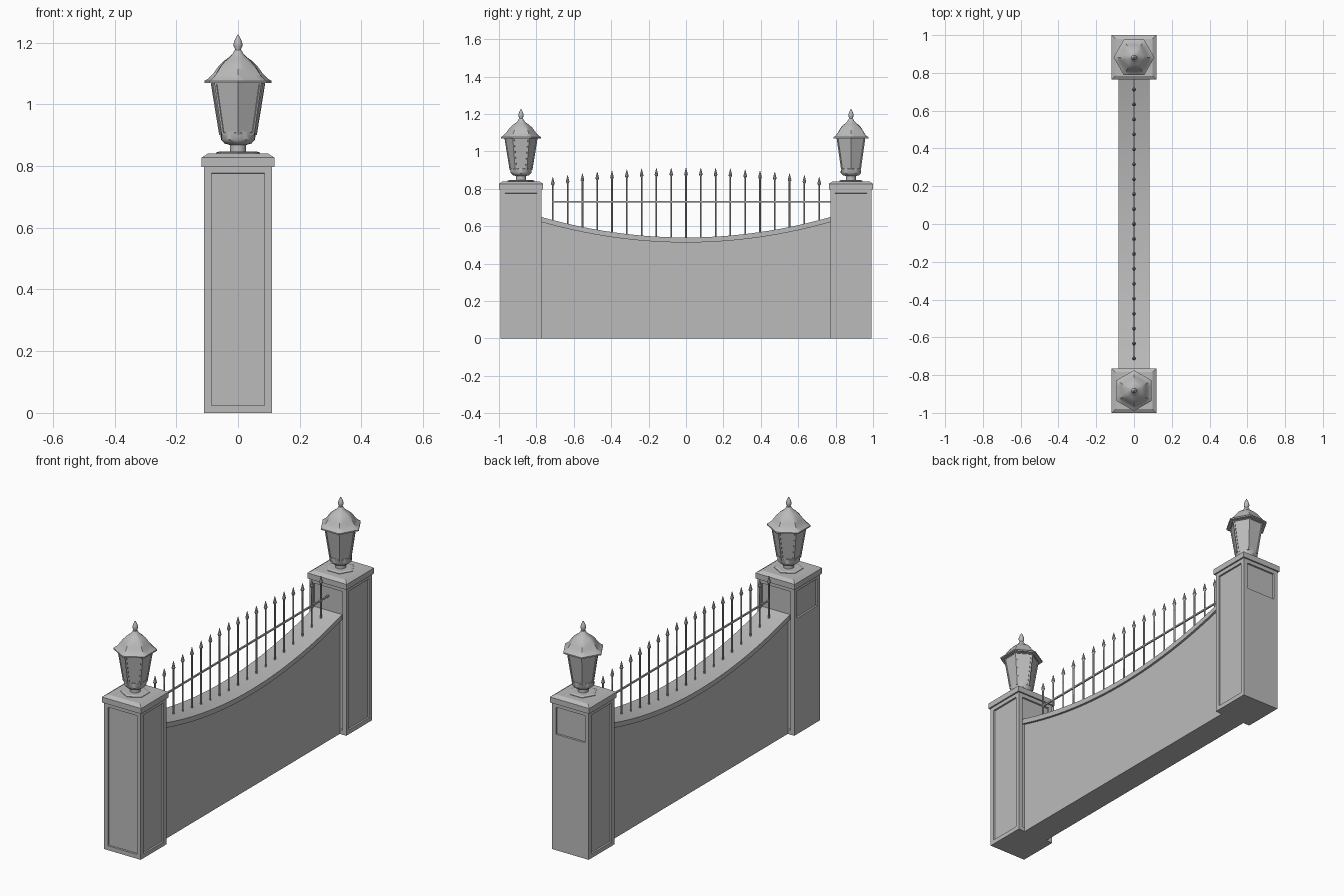
import bpy, bmesh, math

cube = bpy.data.objects.get("Cube")
if cube:
    bpy.data.objects.remove(cube)

stone = bpy.data.materials.new("plain_grey")
stone.use_nodes = True
GREY = (0.5, 0.5, 0.5, 1)
stone.diffuse_color = GREY
stone.node_tree.nodes["Principled BSDF"].inputs["Base Color"].default_value = GREY


def finish(bm, name, loc=(0, 0, 0), turn=0, smooth=None):
    bmesh.ops.recalc_face_normals(bm, faces=bm.faces)
    mesh = bpy.data.meshes.new(name)
    bm.to_mesh(mesh)
    bm.free()
    mesh.materials.append(stone)
    ob = bpy.data.objects.new(name, mesh)
    bpy.context.collection.objects.link(ob)
    ob.location = loc
    ob.rotation_euler.z = turn
    if smooth:
        bpy.ops.object.select_all(action='DESELECT')
        ob.select_set(True)
        bpy.context.view_layer.objects.active = ob
        bpy.ops.object.shade_smooth_by_angle(angle=math.radians(smooth))
    return ob


def lathe(bm, profile, sides, x=0, y=0):
    """Stack rings of (radius, z, hexness); hexness 1 gives a hexagon with points on y."""
    rings = []
    for r, z, hexness in profile:
        ring = []
        for i in range(sides):
            a = 2 * math.pi * i / sides
            off = (a % (math.pi / 3)) - math.pi / 6
            k = math.cos(math.pi / 6) / math.cos(off)
            rr = r * (1 + hexness * (k - 1))
            ring.append(bm.verts.new((x + rr * math.sin(a), y + rr * math.cos(a), z)))
        rings.append(ring)
    for low, high in zip(rings, rings[1:]):
        for i in range(sides):
            j = (i + 1) % sides
            bm.faces.new((low[i], low[j], high[j], high[i]))
    bm.faces.new(rings[0])
    bm.faces.new(rings[-1])
    return rings


def square_stack(bm, levels):
    """Stack square sections of (half width, z)."""
    rings = [[bm.verts.new((sx * h, sy * h, z)) for sx, sy in
              ((-1, -1), (1, -1), (1, 1), (-1, 1))] for h, z in levels]
    for low, high in zip(rings, rings[1:]):
        for i in range(4):
            j = (i + 1) % 4
            bm.faces.new((low[i], low[j], high[j], high[i]))
    bm.faces.new(rings[0])
    bm.faces.new(rings[-1])


# Pillar with recessed panels; the -x side has only a short panel
def pillar(name, loc, turn):
    bm = bmesh.new()
    square_stack(bm, [(0.11, 0), (0.11, 0.8)])
    bmesh.ops.recalc_face_normals(bm, faces=bm.faces)
    sides = [f for f in bm.faces if abs(f.normal.z) < 0.5]
    for f in sides:
        bmesh.ops.inset_individual(bm, faces=[f], thickness=0.033)
        if f.normal.x < -0.5:
            for v in f.verts:
                if v.co.z < 0.4:
                    v.co.z = 0.63
        bmesh.ops.inset_individual(bm, faces=[f], thickness=0.002, depth=-0.008)
    finish(bm, name + "_pillar", loc, turn)

    bm = bmesh.new()
    square_stack(bm, [(0.118, 0.797), (0.118, 0.827), (0.098, 0.84)])
    finish(bm, name + "_pillar_cap", loc, turn)


# Lantern standing on each pillar
def lantern(name, loc, turn):
    bm = bmesh.new()
    lathe(bm, [(0.072, 0.835, 1), (0.072, 0.843, 1), (0.06, 0.847, 1)], 6)
    finish(bm, name + "_lantern_base", loc, turn)

    bm = bmesh.new()
    lathe(bm, [(0.026, 0.84, 0), (0.026, 0.868, 0), (0.044, 0.873, 0),
               (0.055, 0.885, 0), (0.058, 0.912, 0.5)], 24)
    finish(bm, name + "_lantern_cup", loc, turn, 40)

    # glazed body with slightly sunken panes
    bm = bmesh.new()
    lathe(bm, [(0.061, 0.9, 1), (0.089, 1.073, 1)], 6)
    bmesh.ops.recalc_face_normals(bm, faces=bm.faces)
    panes = [f for f in bm.faces if abs(f.normal.z) < 0.5]
    bmesh.ops.inset_individual(bm, faces=panes, thickness=0.01)
    bmesh.ops.inset_individual(bm, faces=panes, thickness=0.001, depth=-0.003)
    finish(bm, name + "_lantern_body", loc, turn)

    # bell roof, hexagonal at the brim and round at the top
    bm = bmesh.new()
    lathe(bm, [(0.108, 1.069, 1), (0.108, 1.076, 1), (0.094, 1.085, 1),
               (0.082, 1.097, 0.9), (0.072, 1.111, 0.8), (0.06, 1.127, 0.7),
               (0.045, 1.141, 0.5), (0.029, 1.152, 0.3), (0.018, 1.163, 0),
               (0.011, 1.175, 0)], 24)
    finish(bm, name + "_lantern_roof", loc, turn, 35)

    bm = bmesh.new()
    lathe(bm, [(0.01, 1.17, 0), (0.009, 1.178, 0), (0.014, 1.188, 0),
               (0.014, 1.197, 0), (0.009, 1.212, 0), (0.002, 1.226, 0)], 12)
    finish(bm, name + "_lantern_finial", loc, turn, 50)


for label, py, angle in (("front", -0.882, 0), ("back", 0.882, -math.pi / 2)):
    pillar(label, (0, py, 0), angle)
    lantern(label, (0, py, 0), angle)


# Sagging wall between the pillars
HALF = 0.775


def sag(y):
    return 0.54 + 0.11 * (y / HALF) ** 2


def curved_slab(name, half_x, bottom, top, steps=28):
    bm = bmesh.new()
    sections = []
    for i in range(steps + 1):
        y = HALF * (2 * i / steps - 1)
        b, t = bottom(y), top(y)
        sections.append([bm.verts.new((x, y, z)) for x, z in
                         ((-half_x, b), (half_x, b), (half_x, t), (-half_x, t))])
    for a, c in zip(sections, sections[1:]):
        for i in range(4):
            j = (i + 1) % 4
            bm.faces.new((a[i], a[j], c[j], c[i]))
    bm.faces.new(sections[0])
    bm.faces.new(sections[-1])
    finish(bm, name, smooth=30)


curved_slab("wall", 0.071, lambda y: 0, lambda y: sag(y) - 0.02)
curved_slab("wall_coping", 0.083, lambda y: sag(y) - 0.027, sag)

# Fence bars with spear heads
bm = bmesh.new()
COUNT = 19
for i in range(COUNT):
    y = 0.712 * (2 * i / (COUNT - 1) - 1)
    tip = 0.913 - 0.05 * (y / 0.712) ** 2
    lathe(bm, [(0.0045, sag(y) - 0.01, 0), (0.0045, tip - 0.045, 0),
               (0.01, tip - 0.036, 0), (0.001, tip, 0)], 8, 0, y)
finish(bm, "fence_bars", smooth=40)

# Horizontal rail
bm = bmesh.new()
bmesh.ops.create_cube(bm, size=1)
for v in bm.verts:
    v.co = (v.co.x * 0.008, v.co.y * 1.49 + 0.03, v.co.z * 0.008 + 0.73)
finish(bm, "fence_rail")
